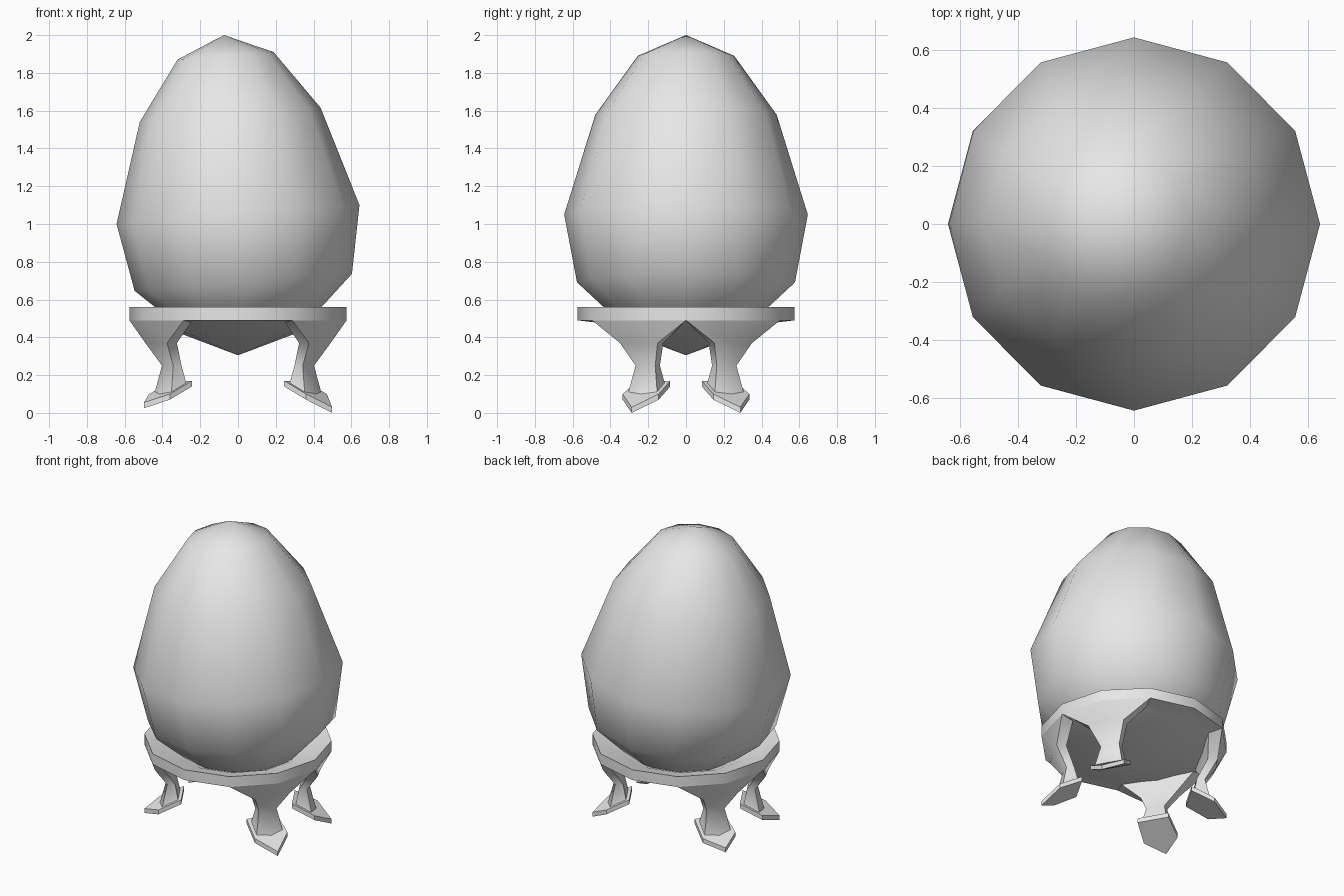
import bpy
import bmesh
from math import sin, cos, pi, radians
from mathutils import Matrix, Vector

cube = bpy.data.objects.get("Cube")
if cube:
    bpy.data.objects.remove(cube, do_unlink=True)

grey = bpy.data.materials.new("plain grey")
grey.use_nodes = True
grey.diffuse_color = (0.8, 0.8, 0.8, 1)
grey.node_tree.nodes["Principled BSDF"].inputs["Base Color"].default_value = (0.8, 0.8, 0.8, 1)

SIDES = 12


def finish(bm, name, angle):
    bmesh.ops.remove_doubles(bm, verts=bm.verts, dist=0.0001)
    bmesh.ops.recalc_face_normals(bm, faces=bm.faces)
    mesh = bpy.data.meshes.new(name)
    bm.to_mesh(mesh)
    bm.free()
    mesh.materials.append(grey)
    obj = bpy.data.objects.new(name, mesh)
    bpy.context.collection.objects.link(obj)
    bpy.ops.object.select_all(action="DESELECT")
    obj.select_set(True)
    bpy.context.view_layer.objects.active = obj
    bpy.ops.object.shade_smooth_by_angle(angle=radians(angle))
    return obj


def loft(bm, rings):
    """Join rings of points into a closed skin with capped ends."""
    loops = [[bm.verts.new(p) for p in ring] for ring in rings]
    for low, high in zip(loops, loops[1:]):
        for i in range(len(low)):
            j = (i + 1) % len(low)
            bm.faces.new((low[i], low[j], high[j], high[i]))
    bm.faces.new(loops[0])
    bm.faces.new(loops[-1])


def lathe(name, profile, angle, matrix=Matrix()):
    """Turn a profile that starts and ends on the axis."""
    bm = bmesh.new()
    low, high = (bm.verts.new((0, 0, profile[k][1])) for k in (0, -1))
    loops = [[bm.verts.new((r * cos(2 * pi * i / SIDES), r * sin(2 * pi * i / SIDES), z))
              for i in range(SIDES)] for r, z in profile[1:-1]]
    for i in range(SIDES):
        j = (i + 1) % SIDES
        bm.faces.new((low, loops[0][j], loops[0][i]))
        for a, b in zip(loops, loops[1:]):
            bm.faces.new((a[i], a[j], b[j], b[i]))
        bm.faces.new((high, loops[-1][i], loops[-1][j]))
    bm.transform(matrix)
    return finish(bm, name, angle)


# Egg, leaning slightly to one side
lean = Matrix.Translation((0, 0, 1.05)) @ Matrix.Rotation(-0.078, 4, "Y")
lathe("egg", [(0, -0.68), (0.33, -0.59), (0.577, -0.36), (0.645, 0),
              (0.48, 0.53), (0.255, 0.843), (0, 0.953)], 180, lean)

# Shallow cup with an upright rim
lathe("cup", [(0, 0.305), (0.45, 0.475), (0.575, 0.49), (0.575, 0.56),
              (0.43, 0.52), (0, 0.34)], 50)

# Leg rows: outer z, inner z, outer middle, outer side, inner, outer half width, inner half width
LEG = [(0.49, 0.485, 0.575, 0.498, 0.42, 0.2875, 0.24),
       (0.37, 0.37, 0.51, 0.50, 0.44, 0.115, 0.115),
       (0.25, 0.25, 0.44, 0.43, 0.38, 0.06, 0.06),
       (0.10, 0.15, 0.48, 0.46, 0.36, 0.09, 0.08)]


def add_leg(name, degrees, toe_lift):
    turn = Matrix.Rotation(radians(degrees), 4, "Z")
    # Leg spreading up into the rim
    bm = bmesh.new()
    loft(bm, [[(side, -wo, zo), (mid, 0, zo), (side, wo, zo),
               (inn, wi, zi), (inn, 0, zi), (inn, -wi, zi)]
              for zo, zi, mid, side, inn, wo, wi in LEG])
    bm.transform(turn)
    finish(bm, name + "_leg", 50)
    # Pointed leaf-shaped foot
    top = [(0.34, -0.1, 0.17), (0.48, -0.11, 0.1), (0.575, 0, 0.03 + toe_lift),
           (0.48, 0.11, 0.1), (0.34, 0.1, 0.17)]
    bm = bmesh.new()
    loft(bm, [top, [Vector(p) - Vector((0, 0, 0.03)) for p in top]])
    bm.transform(turn)
    finish(bm, name + "_foot", 40)


for name, degrees, toe_lift in (("back_left", 30, 0), ("back_right", 150, 0.025),
                                ("front_right", 210, 0.025), ("front_left", 330, 0)):
    add_leg(name, degrees, toe_lift)
